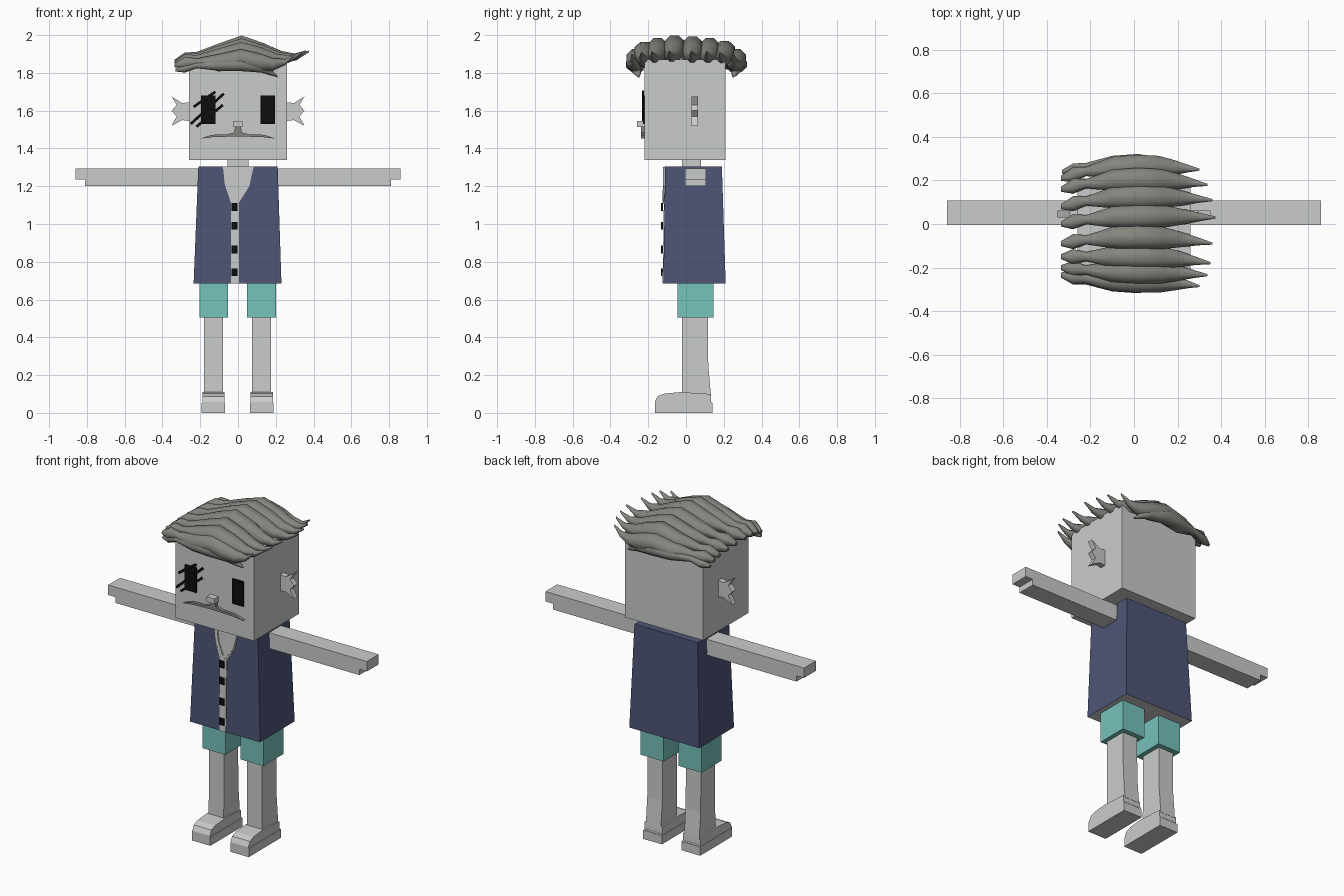
import bpy, bmesh, math

cube = bpy.data.objects.get("Cube")
if cube:
    bpy.data.objects.remove(cube, do_unlink=True)


def material(name, rgb):
    m = bpy.data.materials.new(name)
    m.use_nodes = True
    m.diffuse_color = (*rgb, 1)
    m.node_tree.nodes["Principled BSDF"].inputs["Base Color"].default_value = (*rgb, 1)
    return m


SKIN = material("pale_grey", (0.59, 0.6, 0.6))
HAIR = material("warm_grey", (0.23, 0.235, 0.21))
NAVY = material("navy", (0.076, 0.09, 0.18))
TEAL = material("teal", (0.18, 0.54, 0.5))
BLACK = material("black", (0.004, 0.004, 0.004))


def finish(name, bm, *mats):
    bmesh.ops.recalc_face_normals(bm, faces=bm.faces)
    mesh = bpy.data.meshes.new(name)
    bm.to_mesh(mesh)
    bm.free()
    for m in mats:
        mesh.materials.append(m)
    ob = bpy.data.objects.new(name, mesh)
    bpy.context.collection.objects.link(ob)
    return ob


def loft(bm, rings):
    """Join rings of equal length into one closed tube."""
    loops = [[bm.verts.new(p) for p in r] for r in rings]
    for a, b in zip(loops, loops[1:]):
        for i in range(len(a)):
            j = (i + 1) % len(a)
            bm.faces.new((a[i], a[j], b[j], b[i]))
    bm.faces.new(loops[0])
    bm.faces.new(loops[-1])


def rect(x0, x1, y0, y1, z):
    return [(x0, y0, z), (x1, y0, z), (x1, y1, z), (x0, y1, z)]


def block(name, mat, *rects):
    bm = bmesh.new()
    loft(bm, [rect(*r) for r in rects])
    return finish(name, bm, mat)


def box(name, mat, x0, x1, y0, y1, z0, z1):
    return block(name, mat, (x0, x1, y0, y1, z0), (x0, x1, y0, y1, z1))


def plate(name, mat, outline, y0, y1, lean=0.0):
    """Outline in x and z, made solid from y0 to y1; lean follows the coat front."""
    bm = bmesh.new()
    loft(bm, [[(x, y + lean * (z - 0.685), z) for x, z in outline] for y in (y0, y1)])
    return finish(name, bm, mat)


def ribbon(name, mat, a, b, half, y0, y1, lean=0.0):
    dx, dz = b[0] - a[0], b[1] - a[1]
    n = half / math.hypot(dx, dz)
    ox, oz = -dz * n, dx * n
    pts = [(a[0] + ox, a[1] + oz), (b[0] + ox, b[1] + oz),
           (b[0] - ox, b[1] - oz), (a[0] - ox, a[1] - oz)]
    return plate(name, mat, pts, y0, y1, lean)


# Head and neck
box("head", SKIN, -0.26, 0.26, -0.22, 0.21, 1.34, 1.87)
box("neck", SKIN, -0.055, 0.055, -0.02, 0.08, 1.28, 1.35)

# Coat, with a pale underside
coat = block("coat", NAVY, (-0.235, 0.23, -0.12, 0.21, 0.685), (-0.21, 0.21, -0.11, 0.19, 1.305))
coat.data.materials.append(SKIN)
for f in coat.data.polygons:
    if f.normal.z < -0.9:
        f.material_index = 1

# Shirt strip, buttons and open collar on the leaning coat front
LEAN = 0.016
plate("shirt_strip", SKIN, [(-0.037, 0.685), (0.005, 0.685), (0.005, 1.12), (-0.037, 1.12)],
      -0.124, -0.118, LEAN)
for i, z in enumerate((0.745, 0.865, 0.99, 1.09)):
    box(f"button_{i + 1}", BLACK, -0.034, -0.002, -0.132, -0.123, z - 0.02, z + 0.02)
COLLAR = [(-0.08, 1.305), (-0.07, 1.21), (-0.035, 1.105), (0.0, 1.105), (0.06, 1.2), (0.083, 1.305)]
plate("collar_opening", SKIN, COLLAR, -0.125, -0.118, LEAN)
INNER = [(-0.066, 1.3), (-0.055, 1.215), (-0.018, 1.12), (0.046, 1.205), (0.068, 1.3)]
for i, (a, b) in enumerate(zip(INNER, INNER[1:])):
    ribbon(f"collar_edge_{i + 1}", SKIN, a, b, 0.011, -0.131, -0.122, LEAN)

# Limbs and ears, once for each side
EAR = [(0.255, 1.645), (0.295, 1.64), (0.352, 1.675), (0.325, 1.63),
       (0.352, 1.6), (0.325, 1.57), (0.352, 1.52), (0.295, 1.55), (0.255, 1.545)]
SHOE = [(-0.165, 0.0), (-0.165, 0.058), (-0.15, 0.088), (-0.115, 0.102),
        (-0.03, 0.11), (0.13, 0.1), (0.132, 0.06), (0.137, 0.055), (0.137, 0.0)]
for side, s in (("left", 1), ("right", -1)):
    shift = 0 if s > 0 else 0.005

    def sx(a, b):
        return sorted((s * (a + shift), s * (b + shift)))

    plate(f"{side}_ear", SKIN, [(s * x, z) for x, z in EAR], 0.03, 0.063)
    # Arm profile with a notch under the fingertips
    arm = [(0.2, 1.2), (0.81, 1.2), (0.81, 1.235), (0.86, 1.235), (0.86, 1.295), (0.2, 1.295)]
    plate(f"{side}_arm", SKIN, [(s * x, z) for x, z in arm], -0.005, 0.107)
    box(f"{side}_shorts_leg", TEAL, *sx(0.048, 0.2), -0.045, 0.145, 0.505, 0.69)
    x0, x1 = sx(0.075, 0.175)
    block(f"{side}_leg", SKIN, (x0, x1, -0.022, 0.132, 0.09), (x0, x1, -0.02, 0.118, 0.25),
          (x0, x1, -0.02, 0.115, 0.52))
    x0, x1 = sx(0.066, 0.184)
    bm = bmesh.new()
    loft(bm, [[(x, y, z) for y, z in SHOE] for x in (x0, x1)])
    finish(f"{side}_shoe", bm, SKIN)
    x0, x1 = sx(0.063, 0.187)
    box(f"{side}_shoe_sole", SKIN, x0, x1, -0.162, 0.139, 0.0, 0.052)
    # Eye
    x0, x1 = sorted((s * 0.12, s * 0.195))
    box(f"{side}_eye", BLACK, x0, x1, -0.228, -0.219, 1.53, 1.68)

# Slashes across the right eye
for i, (a, b) in enumerate((((-0.235, 1.62), (-0.12, 1.70)),
                            ((-0.25, 1.53), (-0.075, 1.69)),
                            ((-0.22, 1.515), (-0.08, 1.63)))):
    ribbon(f"eye_slash_{i + 1}", BLACK, a, b, 0.007, -0.232, -0.223)

# Nose and moustache
box("nose", SKIN, -0.027, 0.025, -0.26, -0.215, 1.513, 1.545)
HALF = [(0.015, 1.515), (0.02, 1.485), (0.06, 1.475), (0.14, 1.472), (0.2, 1.452),
        (0.13, 1.46), (0.03, 1.463)]
plate("moustache", HAIR, HALF + [(-x, z) for x, z in reversed(HALF)], -0.238, -0.218)


# Hair: tapered locks running from right to left over the head
def lock(name, path, y_mid, y_tip, y_root, drop, length, wide, tall):
    bm = bmesh.new()
    rings = []
    for x, z, r in path:
        if x > 0:
            t = x / path[-1][0]
            y = y_mid + (y_tip - y_mid) * t * t
            x *= length
        else:
            t = x / path[0][0]
            y = y_mid + (y_root - y_mid) * t * t
        fall = drop * max(0.25, 1 - abs(x) * 2.5)
        ring = []
        for k in range(8):
            a = math.tau * (k + 0.5) / 8
            ring.append((x, y + wide * r * math.cos(a), z - fall + tall * r * math.sin(a)))
        rings.append(ring)
    loft(bm, rings)
    ob = finish(name, bm, HAIR)
    for f in ob.data.polygons:
        f.use_smooth = len(f.vertices) == 4
    return ob


TOP = [(-0.335, 1.86, 0.012), (-0.28, 1.875, 0.036), (-0.22, 1.89, 0.022), (-0.1, 1.91, 0.05),
       (0.02, 1.947, 0.055), (0.14, 1.91, 0.052), (0.23, 1.885, 0.036), (0.31, 1.885, 0.018),
       (0.375, 1.915, 0.005)]
LOW = [(-0.33, 1.815, 0.01), (-0.28, 1.825, 0.03), (-0.22, 1.84, 0.02), (-0.1, 1.842, 0.04),
       (0.02, 1.845, 0.046), (0.12, 1.83, 0.036), (0.18, 1.8, 0.02), (0.21, 1.78, 0.005)]
# middle y, tip y, root y, drop, length
LOCKS = [(-0.262, -0.285, -0.235, 0.075, 0.8), (-0.22, -0.235, -0.2, 0.035, 0.9),
         (-0.15, -0.18, -0.15, 0.015, 0.94), (-0.06, -0.09, -0.09, 0.0, 0.96),
         (0.035, 0.03, 0.0, 0.005, 1.0), (0.125, 0.11, 0.08, 0.015, 0.96),
         (0.205, 0.18, 0.16, 0.03, 0.9), (0.265, 0.25, 0.21, 0.075, 0.8)]
for i, (ym, yt, yr, drop, length) in enumerate(LOCKS):
    lock(f"hair_lock_{i + 1}", TOP, ym, yt, yr, drop, length, 1.05, 1.0)
lock("front_hair_lock", LOW, -0.278, -0.25, -0.24, 0, 1, 0.95, 0.85)
lock("back_hair_lock", LOW, 0.282, 0.25, 0.24, 0, 1, 0.95, 0.85)
